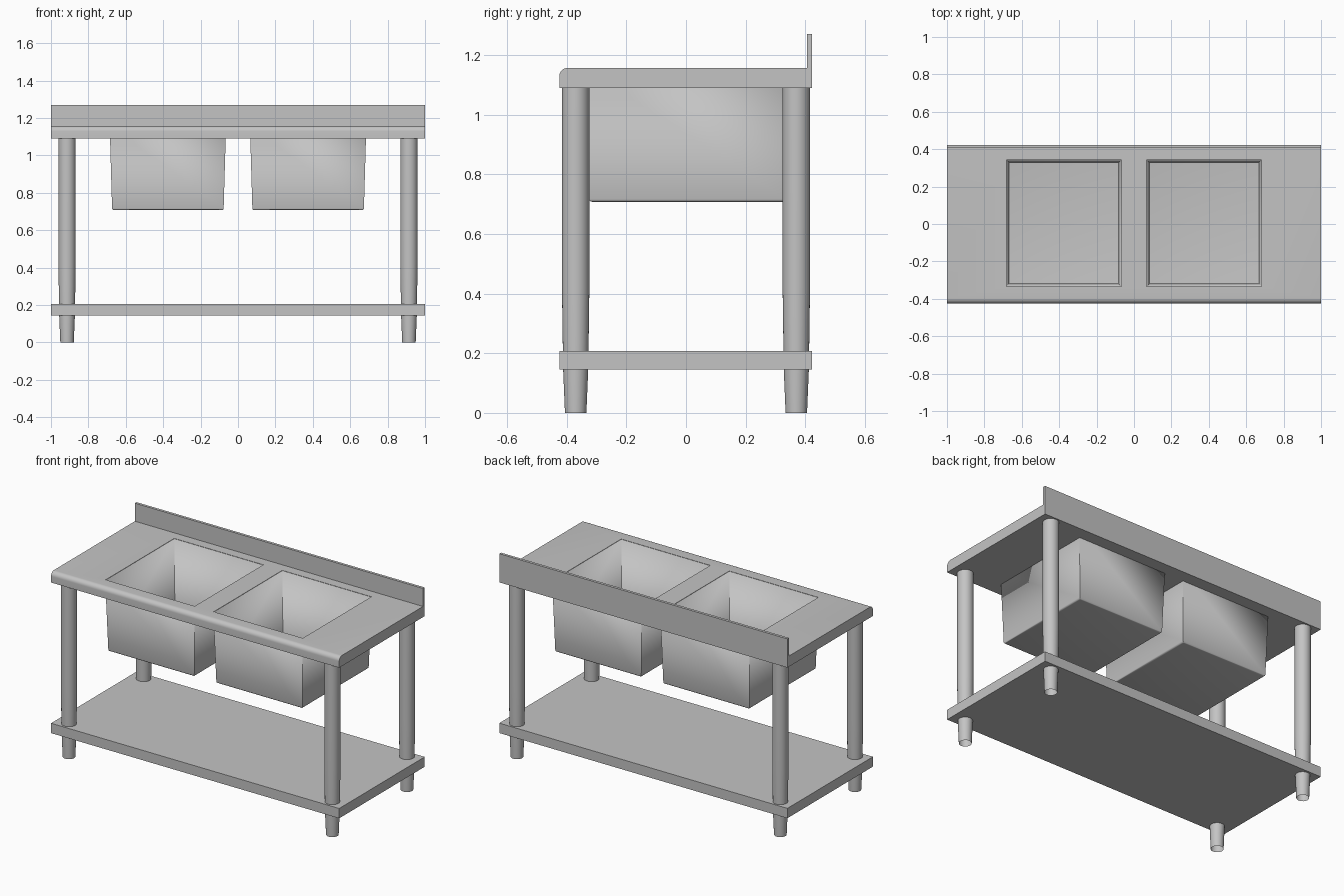
import bpy, bmesh, math
from mathutils import Vector

cube = bpy.data.objects.get("Cube")
if cube:
    bpy.data.objects.remove(cube, do_unlink=True)

steel = bpy.data.materials.new("brushed_steel_grey")
steel.use_nodes = True
GREY = (0.55, 0.55, 0.55, 1)
steel.diffuse_color = GREY
steel.node_tree.nodes["Principled BSDF"].inputs["Base Color"].default_value = GREY


def finish(name, bm, smooth=False):
    """Turn a bmesh into a steel object."""
    bmesh.ops.recalc_face_normals(bm, faces=bm.faces)
    mesh = bpy.data.meshes.new(name)
    bm.to_mesh(mesh)
    bm.free()
    mesh.materials.append(steel)
    obj = bpy.data.objects.new(name, mesh)
    bpy.context.collection.objects.link(obj)
    if smooth:
        bpy.ops.object.select_all(action='DESELECT')
        obj.select_set(True)
        bpy.context.view_layer.objects.active = obj
        bpy.ops.object.shade_smooth_by_angle(angle=math.radians(35))
    return obj


def box(name, lo, hi):
    lo, hi = Vector(lo), Vector(hi)
    bm = bmesh.new()
    bmesh.ops.create_cube(bm, size=1)
    bmesh.ops.scale(bm, vec=hi - lo, verts=bm.verts)
    bmesh.ops.translate(bm, vec=(lo + hi) / 2, verts=bm.verts)
    return finish(name, bm)


def apply_modifiers(obj):
    graph = bpy.context.evaluated_depsgraph_get()
    mesh = bpy.data.meshes.new_from_object(obj.evaluated_get(graph))
    obj.modifiers.clear()
    obj.data = mesh


TOP, UNDER, FRONT, BACK = 1.157, 1.09, -0.425, 0.423
BASIN_X, BASIN_Y, HALF_X, HALF_Y = 0.375, 0.005, 0.311, 0.342

# worktop: side profile with a rolled front edge, extruded across the width
roll = 0.028
profile = [(BACK, TOP), (BACK, UNDER), (FRONT, UNDER)]
for i in range(9):
    a = math.pi - i * math.pi / 16
    profile.append((FRONT + roll + roll * math.cos(a), TOP - roll + roll * math.sin(a)))
bm = bmesh.new()
face = bm.faces.new([bm.verts.new((-1, y, z)) for y, z in profile])
extruded = bmesh.ops.extrude_face_region(bm, geom=[face])
bmesh.ops.translate(bm, vec=(2, 0, 0),
                    verts=[v for v in extruded["geom"] if isinstance(v, bmesh.types.BMVert)])
worktop = finish("worktop", bm, smooth=True)

# basin openings cut through the worktop
cutters = []
for side in (-1, 1):
    hx, hy = HALF_X - 0.002, HALF_Y - 0.002
    cutter = box("opening_cutter", (side * BASIN_X - hx, BASIN_Y - hy, 1),
                 (side * BASIN_X + hx, BASIN_Y + hy, 1.3))
    cutter.hide_render = True
    mod = worktop.modifiers.new("opening", 'BOOLEAN')
    mod.operation = 'DIFFERENCE'
    mod.solver = 'EXACT'
    mod.object = cutter
    cutters.append(cutter)
apply_modifiers(worktop)
for cutter in cutters:
    bpy.data.objects.remove(cutter, do_unlink=True)

# upstand along the back and lower shelf
box("back_upstand", (-1, 0.406, TOP), (1, BACK, 1.27))
box("lower_shelf", (-1, FRONT, 0.145), (1, BACK, 0.207))

# tapered basins: open thin shells with softened edges
for side, name in ((-1, "right_basin"), (1, "left_basin")):
    bm = bmesh.new()
    bmesh.ops.create_cube(bm, size=2)
    for v in bm.verts:
        upper = v.co.z > 0
        inset = 0 if upper else 0.013
        v.co = (side * BASIN_X + v.co.x * (HALF_X - inset),
                BASIN_Y + v.co.y * (HALF_Y - inset), TOP - 0.002 if upper else 0.708)
    lid = max(bm.faces, key=lambda f: f.calc_center_median().z)
    bmesh.ops.delete(bm, geom=[lid], context='FACES_ONLY')
    floor_edges = [e for e in bm.edges if max(v.co.z for v in e.verts) < 0.8]
    bmesh.ops.bevel(bm, geom=floor_edges, offset=0.009, segments=3,
                    profile=0.5, affect='EDGES')
    basin = finish(name, bm, smooth=True)
    # keep the shell's faces pointing outward before thickening it inward
    if min(basin.data.polygons, key=lambda p: p.center.z).normal.z > 0:
        basin.data.flip_normals()
    shell = basin.modifiers.new("shell", 'SOLIDIFY')
    shell.thickness = 0.005
    shell.offset = -1
    apply_modifiers(basin)

# round legs, tapering towards open-ended feet
LEG = [(0.046, UNDER), (0.046, 0.42), (0.043, 0.207), (0.042, 0.145), (0.036, 0)]
SIDES = 32
for sx, xname in ((-1, "right"), (1, "left")):
    for sy, yname in ((-1, "front"), (1, "back")):
        bm = bmesh.new()
        rings = []
        for r, z in LEG:
            rings.append([bm.verts.new((sx * 0.914 + r * math.cos(2 * math.pi * i / SIDES),
                                        sy * 0.37 + r * math.sin(2 * math.pi * i / SIDES), z))
                          for i in range(SIDES)])
        for a, b in zip(rings, rings[1:]):
            for i in range(SIDES):
                j = (i + 1) % SIDES
                bm.faces.new((a[i], b[i], b[j], a[j]))
        finish(f"{yname}_{xname}_leg", bm, smooth=True)
